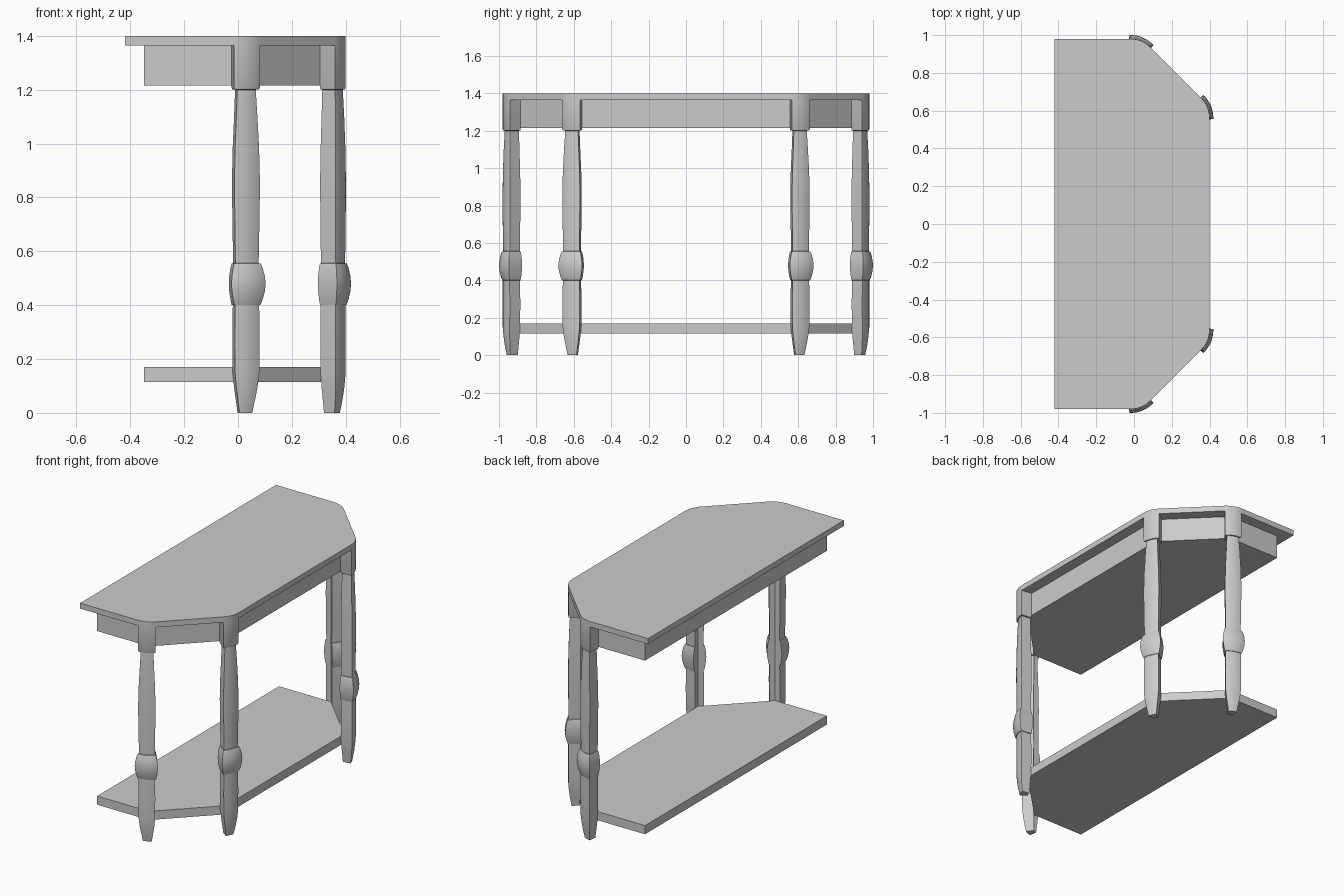
import bpy, bmesh
from math import sin, cos, radians, tan

if "Cube" in bpy.data.objects:
    bpy.data.objects.remove(bpy.data.objects["Cube"])

CX, SIDE, FRONT, BACK = 0.042, 0.98, 0.40, -0.42   # table top outline
SHIFT = SIDE - FRONT                               # the two corners mirror across the diagonal
T = 0.06                                           # tangent length of corner rounding
R = T / tan(radians(22.5))
AX, AY = CX - T, SIDE - R                          # rounding centre
INSET = 0.07
VX, VY = CX - INSET * tan(radians(22.5)), SIDE - INSET   # inner corner of shelf


def swap(p):
    return (p[1] - SHIFT, p[0] + SHIFT)


def flip(p):
    return (p[0], -p[1])


def loft(name, rings):
    """Closed solid through a stack of equal rings of 3D points."""
    bm = bmesh.new()
    vs = [[bm.verts.new(p) for p in ring] for ring in rings]
    n = len(vs[0])
    for a, b in zip(vs, vs[1:]):
        for i in range(n):
            j = (i + 1) % n
            bm.faces.new((a[i], a[j], b[j], b[i]))
    bm.faces.new(vs[0][::-1])
    bm.faces.new(vs[-1])
    bmesh.ops.recalc_face_normals(bm, faces=bm.faces[:])
    me = bpy.data.meshes.new(name)
    bm.to_mesh(me)
    bm.free()
    ob = bpy.data.objects.new(name, me)
    bpy.context.collection.objects.link(ob)
    bpy.ops.object.select_all(action='DESELECT')
    ob.select_set(True)
    bpy.context.view_layer.objects.active = ob
    bpy.ops.object.shade_smooth_by_angle(angle=radians(30))
    return ob


def slab(name, half, z0, z1):
    """Extrude an outline given by its +y half, mirrored to -y."""
    outline = half + [flip(p) for p in reversed(half)]
    return loft(name, [[(x, y, z) for x, y in outline] for z in (z0, z1)])


# table top with rounded corners
arc = [(AX + R * cos(radians(a)), AY + R * sin(radians(a)))
       for a in [90 - 45 * i / 10 for i in range(11)]]
slab("table_top", [(BACK, SIDE)] + arc + [swap(p) for p in reversed(arc)], 1.365, 1.40)

# apron and lower shelf share one inset outline
inner = [(BACK + INSET, VY), (VX, VY), swap((VX, VY))]
slab("apron", inner, 1.215, 1.365)
slab("lower_shelf", inner, 0.115, 0.17)

# legs: height, width factor, outward offset
PROFILE = [
    (0.0, 0.60, -0.020), (0.02, 0.66, -0.016), (0.06, 0.78, -0.009), (0.10, 0.89, -0.004),
    (0.15, 0.98, 0), (0.28, 1.0, 0), (0.40, 0.97, 0),
    (0.401, 1.04, 0.003), (0.42, 1.12, 0.010), (0.45, 1.20, 0.017), (0.48, 1.23, 0.020),
    (0.51, 1.20, 0.017), (0.54, 1.12, 0.010), (0.555, 1.04, 0.004),
    (0.556, 0.95, -0.002), (0.70, 0.99, 0), (0.85, 1.03, 0.001), (0.98, 0.98, -0.001),
    (1.10, 0.88, -0.005), (1.20, 0.80, -0.010),
    (1.201, 1.0, -0.003), (1.208, 1.05, 0), (1.36, 1.05, 0), (1.367, 1.08, 0)]


def section(k, off):
    """Curved outer face, with an inner notch that wraps the shelf corner."""
    half, s, n = 20 * k, 0.034 * k ** 1.6, 10
    pts = []
    for i in range(n + 1):
        a = radians(67.5 + half - 2 * half * i / n)
        pts.append((AX + (R + off) * cos(a), AY + (R + off) * sin(a)))
    d = s * cos(radians(45))
    return pts + [(VX + d, VY - d), (VX, VY), (VX - s, VY)]


def leg(name, *maps):
    rings = []
    for z, k, off in PROFILE:
        pts = section(k, off)
        for m in maps:
            pts = [m(p) for p in pts]
        rings.append([(x, y, z) for x, y in pts])
    loft(name, rings)


leg("back_outer_leg")
leg("back_inner_leg", swap)
leg("front_outer_leg", flip)
leg("front_inner_leg", swap, flip)
